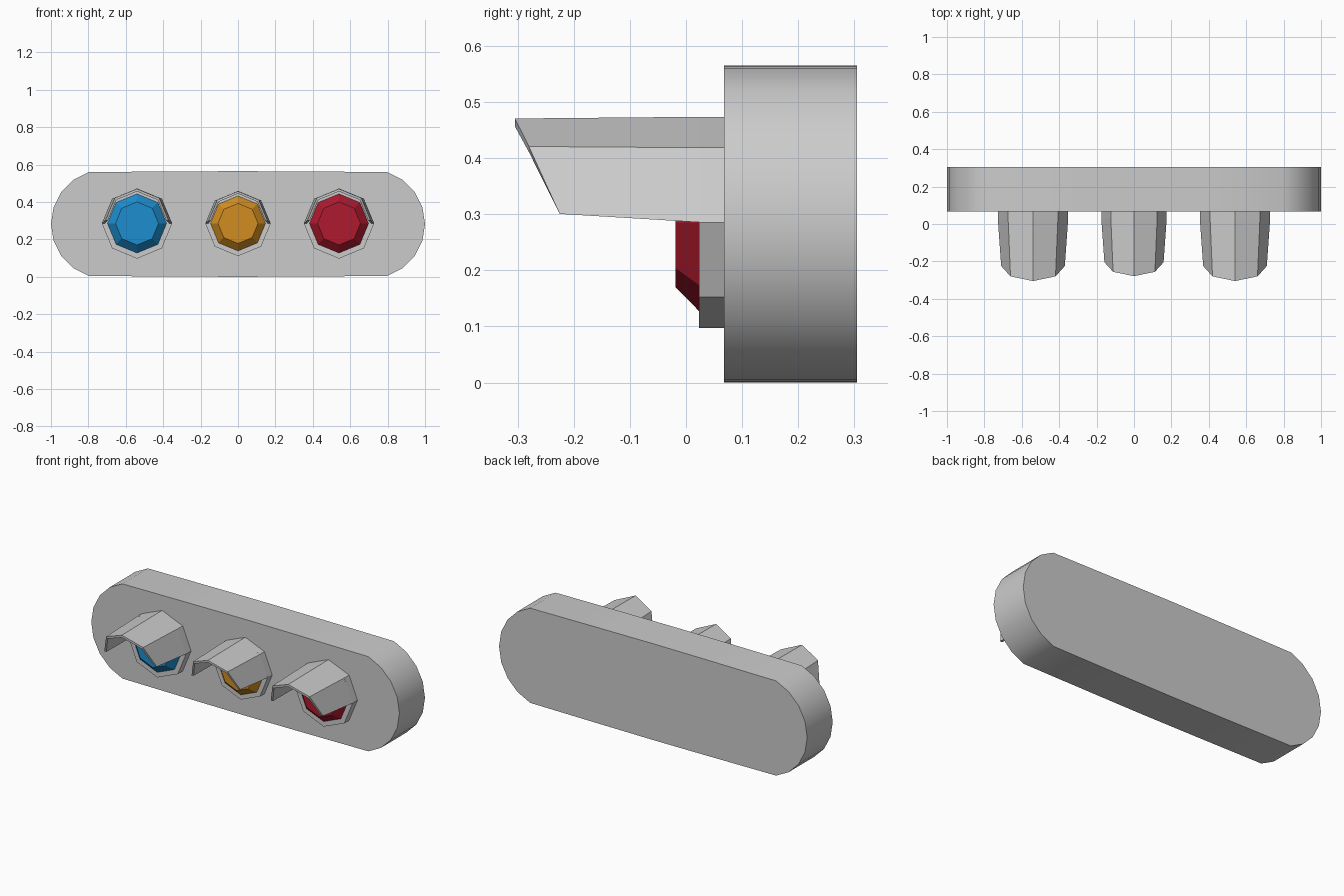
import bpy, bmesh
from math import sin, cos, radians

if "Cube" in bpy.data.objects:
    bpy.data.objects.remove(bpy.data.objects["Cube"])

CZ = 0.2825      # height of the lamp centres
WALL = 0.068     # y of the housing's front face
BACK = 0.305


def make_object(name, verts, faces, color=None):
    mesh = bpy.data.meshes.new(name)
    mesh.from_pydata(verts, [], faces)
    bm = bmesh.new()
    bm.from_mesh(mesh)
    bmesh.ops.recalc_face_normals(bm, faces=bm.faces)
    bm.to_mesh(mesh)
    bm.free()
    obj = bpy.data.objects.new(name, mesh)
    bpy.context.collection.objects.link(obj)
    if color:
        mat = bpy.data.materials.new(name + "_colour")
        mat.diffuse_color = (*color, 1)
        mat.use_nodes = True
        mat.node_tree.nodes["Principled BSDF"].inputs["Base Color"].default_value = mat.diffuse_color
        mesh.materials.append(mat)
    return obj


def prism(name, back, front, color=None):
    """Closed solid between two matching rings of points."""
    n = len(back)
    sides = [(i, (i + 1) % n, n + (i + 1) % n, n + i) for i in range(n)]
    caps = [tuple(range(n)), tuple(range(n, 2 * n))]
    return make_object(name, back + front, sides + caps, color)


def octagon(x, r, y):
    return [(x + r * cos(radians(a)), y, CZ + 0.003 + r * sin(radians(a)))
            for a in range(0, 360, 45)]


# Housing: long pill with 18 degree facets and slightly crowned long edges
quarter = [(0.708 + 0.292 * cos(radians(a)), 0.292 * sin(radians(a)))
           for a in range(0, 73, 18)] + [(0.34, 0.281), (0, 0.2825)]
upper = quarter + [(-x, z) for x, z in quarter[-2::-1]]
outline = upper + [(x, -z) for x, z in upper[-2:0:-1]]
housing = prism("housing", [(x, BACK, CZ + z) for x, z in outline],
                [(x, WALL, CZ + z) for x, z in outline])
bpy.context.view_layer.objects.active = housing
housing.select_set(True)
bpy.ops.object.shade_smooth_by_angle(angle=radians(30))


def visor(name, x, s):
    """Half-octagon hood with wall thickness, slanted at the open end."""
    tips = [-0.225, -0.28, -0.305, -0.28, -0.225]
    verts = []
    for r_back, r_front in ((0.188, 0.170), (0.172, 0.156)):
        for front in (False, True):
            for i, tip in enumerate(tips):
                a = radians(45 * i)
                r = r_front if front else r_back
                y = tip if front else 0.025
                lift = 0.015 if front else 0
                verts.append((x + s * r * cos(a), WALL + s * (y - WALL),
                              CZ + 0.003 + s * (lift + r * sin(a))))
    # Rings: 0-4 outer back, 5-9 outer front, 10-14 inner back, 15-19 inner front
    faces = [(0, 5, 15, 10), (4, 14, 19, 9)]
    for i in range(4):
        for a, b in ((0, 5), (10, 15), (5, 15), (0, 10)):
            faces.append((a + i, a + i + 1, b + i + 1, b + i))
    make_object(name, verts, faces)


# Lamps: rim, bevelled lens and hood; the middle one is a little smaller
lamps = [("blue", -0.54, 1.0, (0.012, 0.27, 0.62)),
         ("amber", 0.0, 0.93, (0.64, 0.27, 0.015)),
         ("red", 0.54, 1.0, (0.43, 0.01, 0.027))]
for label, x, s, color in lamps:
    y_rim = WALL - 0.045 * s
    prism(label + "_rim", octagon(x, 0.188 * s, WALL), octagon(x, 0.188 * s, y_rim))
    prism(label + "_lens", octagon(x, 0.158 * s, y_rim),
          octagon(x, 0.115 * s, y_rim - 0.042 * s), color)
    visor(label + "_visor", x, s)
